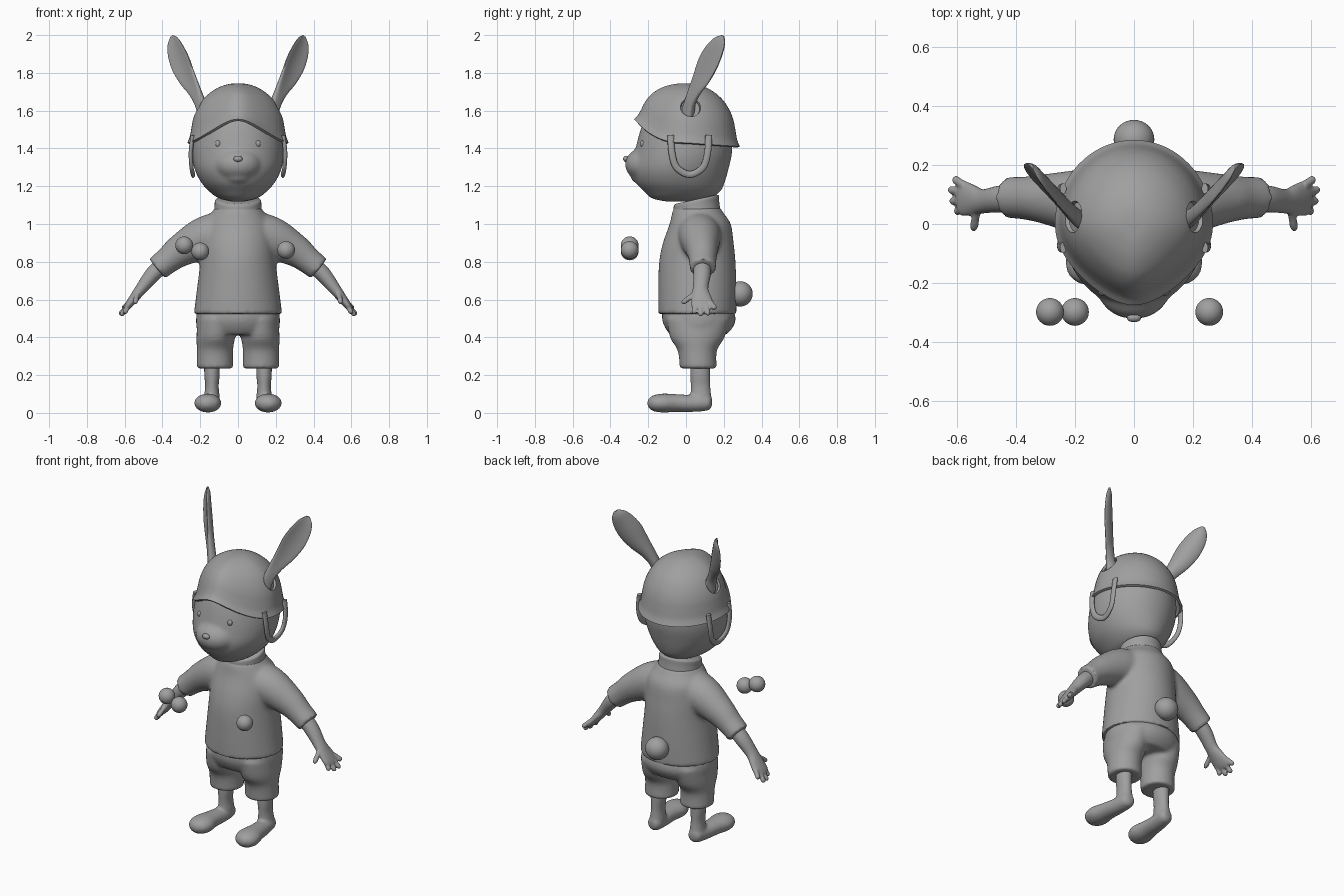
import bpy, bmesh, math
from mathutils import Vector, Matrix

if "Cube" in bpy.data.objects:
    bpy.data.objects.remove(bpy.data.objects["Cube"])

grey = bpy.data.materials.new("plain grey")
grey.use_nodes = True
grey.diffuse_color = (0.35, 0.35, 0.35, 1)
grey.node_tree.nodes["Principled BSDF"].inputs["Base Color"].default_value = grey.diffuse_color
X, Y, Z = Vector((1, 0, 0)), Vector((0, 1, 0)), Vector((0, 0, 1))


def smooth_rings(pts, steps):
    """Catmull-Rom interpolation of (x, y, z, ru, rv) rings."""
    out = []
    for i in range(len(pts) - 1):
        a, b, c, d = (pts[min(max(i + k, 0), len(pts) - 1)] for k in (-1, 0, 1, 2))
        for j in range(steps):
            t = j / steps
            out.append([q + 0.5 * t * (r - p + t * (2 * p - 5 * q + 4 * r - s + t * (3 * (q - r) + s - p)))
                        for p, q, r, s in zip(a, b, c, d)])
    return out + [list(pts[-1])]


def tube(bm, pts, hint=X, axis=None, side=1, n=32, cup=0, steps=5):
    """Closed loft; ru runs along hint, rv across it; side=-1 mirrors in x."""
    rings = smooth_rings(pts, steps)
    loops = []
    for i, ring in enumerate(rings):
        centre = Vector(ring[:3])
        tangent = axis or Vector(rings[min(i + 1, len(rings) - 1)][:3]) - Vector(rings[max(i - 1, 0)][:3])
        t = tangent.normalized()
        u = (hint - t * hint.dot(t)).normalized()
        v = t.cross(u)
        ru, rv = max(ring[3], 0.002), max(ring[4], 0.002)
        loop = []
        for k in range(n):
            a = math.tau * k / n
            p = centre + u * (ru * math.cos(a) + cup * rv * math.sin(a) ** 2) + v * rv * math.sin(a)
            loop.append(bm.verts.new((p.x * side, p.y, p.z)))
        loops.append(loop)
    for a, b in zip(loops, loops[1:]):
        for k in range(n):
            bm.faces.new((a[k], a[k - 1], b[k - 1], b[k]))
    bm.faces.new(loops[0])
    bm.faces.new(loops[-1])


def ball(bm, centre, size):
    bmesh.ops.create_uvsphere(bm, u_segments=32, v_segments=20, radius=1,
                              matrix=Matrix.Translation(centre) @ Matrix.Diagonal((*size, 1)))


def finish(name, bm, voxel=0, relax=5):
    """Make the object; a voxel size fuses overlapping pieces into one skin."""
    bmesh.ops.recalc_face_normals(bm, faces=bm.faces)
    mesh = bpy.data.meshes.new(name)
    bm.to_mesh(mesh)
    bm.free()
    mesh.materials.append(grey)
    ob = bpy.data.objects.new(name, mesh)
    bpy.context.collection.objects.link(ob)
    bpy.ops.object.select_all(action="DESELECT")
    bpy.context.view_layer.objects.active = ob
    ob.select_set(True)
    if voxel:
        m = ob.modifiers.new("fuse", "REMESH")
        m.mode, m.voxel_size, m.use_smooth_shade = "VOXEL", voxel, True
        s = ob.modifiers.new("relax", "SMOOTH")
        s.factor, s.iterations = 0.5, relax
        bpy.ops.object.modifier_apply(modifier="fuse")
        bpy.ops.object.modifier_apply(modifier="relax")
    bpy.ops.object.shade_smooth_by_angle(angle=math.radians(45))
    return ob


def single(name, centre, size):
    bm = bmesh.new()
    ball(bm, centre, size)
    return finish(name, bm)


# Head with muzzle and lip
bm = bmesh.new()
tube(bm, [(0, -.05, 1.118, .03, .05), (0, -.03, 1.135, .1, .15), (0, -.02, 1.17, .15, .2),
          (0, -.03, 1.22, .195, .235), (0, -.03, 1.29, .23, .255), (0, -.015, 1.37, .243, .258),
          (0, -.005, 1.45, .238, .25), (0, 0, 1.53, .22, .23), (0, 0, 1.6, .185, .195),
          (0, 0, 1.66, .13, .14), (0, 0, 1.69, .03, .03)], axis=Z, n=48)
ball(bm, (0, -.215, 1.315), (.125, .108, .09))
ball(bm, (0, -.255, 1.24), (.055, .035, .02))
finish("head", bm, 0.012, 8)
single("nose", (0, -.318, 1.345), (.024, .015, .016))

# Helmet shell with flared rim, raised at the front
bm = bmesh.new()
profile = smooth_rings([(.01, 0), (.22, .02), (.45, .1), (.66, .24), (.8, .41),
                        (.88, .58), (.92, .75), (.95, .89), (1, 1)], 4)
loops = []
for r, h in profile:
    loop = []
    for k in range(72):
        a = math.tau * k / 72
        c, s = math.cos(a), math.sin(a)
        front = max(0, -s)
        rim = 1.43 + .125 * front ** 2.5 - .02 * max(0, s)
        rr = r - .07 * front * math.sin(math.pi * h)
        loop.append(bm.verts.new((.268 * c * (1 - .3 * front ** 2) * rr, (.28 + .005 * s) * s * rr,
                                  1.745 + (rim - 1.745) * h)))
    loops.append(loop)
for a, b in zip(loops, loops[1:]):
    for k in range(72):
        bm.faces.new((a[k], a[k - 1], b[k - 1], b[k]))
bm.faces.new(loops[0])
helmet = finish("helmet", bm)
shell = helmet.modifiers.new("shell", "SOLIDIFY")
shell.thickness, shell.offset = 0.014, -1
bpy.ops.object.modifier_apply(modifier="shell")

# Ear holes through the helmet
for s in (1, -1):
    cutter = single("ear_hole_cutter", (s * .215, .025, 1.622), (.06, .055, .055))
    cutter.hide_render = True
    bpy.ops.object.select_all(action="DESELECT")
    bpy.context.view_layer.objects.active = helmet
    helmet.select_set(True)
    cut = helmet.modifiers.new("hole", "BOOLEAN")
    cut.operation, cut.solver, cut.object = "DIFFERENCE", "EXACT", cutter
    bpy.ops.object.modifier_apply(modifier="hole")
    bpy.data.objects.remove(cutter)
bpy.ops.object.shade_smooth_by_angle(angle=math.radians(45))

for s, label in ((1, "left"), (-1, "right")):
    # Ears, cupped towards the front
    bm = bmesh.new()
    tube(bm, [(.165, .01, 1.56, .035, .04), (.195, .025, 1.64, .027, .033), (.225, .055, 1.71, .022, .042),
              (.26, .095, 1.78, .019, .06), (.29, .13, 1.85, .017, .07), (.318, .162, 1.915, .015, .062),
              (.337, .186, 1.965, .012, .042), (.348, .198, 1.995, .004, .012)],
         hint=Vector((1, -1, 0)), side=s, cup=.3)
    finish(label + "_ear", bm)

    # U-shaped helmet straps
    bm = bmesh.new()
    tube(bm, [(.24, -.08, 1.47, .011, .018), (.25, -.075, 1.38, .011, .018), (.246, -.05, 1.3, .011, .018),
              (.238, .02, 1.262, .011, .018), (.246, .09, 1.3, .011, .018), (.25, .115, 1.38, .011, .018),
              (.24, .12, 1.47, .011, .018)], side=s, n=16)
    finish(label + "_strap", bm)
    single(label + "_eye", (s * .105, -.23, 1.425), (.015, .013, .018))

    # Forearm, palm and fingers
    bm = bmesh.new()
    tube(bm, [(.38, .085, .8, .045, .045), (.45, .085, .735, .046, .042), (.51, .077, .66, .041, .032),
              (.545, .08, .615, .052, .026), (.58, .087, .57, .06, .02), (.597, .087, .55, .045, .014)],
         hint=Y, side=s)
    for start, tip in (((.575, .13, .585), (.612, .155, .55)), ((.582, .108, .572), (.626, .117, .518)),
                       ((.582, .078, .57), (.62, .078, .513)), ((.575, .05, .575), (.604, .042, .525)),
                       ((.53, .06, .64), (.545, -.022, .58))):
        a, b = Vector(start), Vector(tip)
        tube(bm, [(*a, .015, .015), (*a.lerp(b, .5), .014, .014), (*a.lerp(b, .85), .014, .014),
                  (*b, .006, .006)], hint=Vector((.3, .2, 1)).cross(b - a), side=s, n=12)
    finish(label + "_arm", bm, 0.006, 3)

    # Lower leg and foot
    bm = bmesh.new()
    tube(bm, [(.138, .075, .3, .042, .052), (.138, .075, .2, .041, .053), (.138, .077, .14, .036, .052),
              (.139, .08, .07, .043, .055), (.14, .08, .025, .035, .045)], axis=Z, side=s)
    tube(bm, [(.14, .138, .055, .02, .02), (.14, .115, .055, .042, .042), (.148, .03, .05, .05, .045),
              (.155, -.05, .052, .057, .047), (.16, -.125, .052, .072, .05), (.165, -.178, .05, .056, .04),
              (.167, -.204, .048, .015, .015)], side=s)
    finish(label + "_leg", bm, 0.009)

# Shirt: torso and sleeves
bm = bmesh.new()
tube(bm, [(0, .06, .523, .234, .207), (0, .06, .65, .218, .207), (0, .06, .8, .2, .202),
          (0, .065, .9, .195, .187), (0, .075, 1, .18, .162), (0, .062, 1.06, .14, .135),
          (0, .06, 1.09, .12, .12)], axis=Z, n=48)
for s in (1, -1):
    tube(bm, [(.06, .065, .965, .12, .11), (.18, .075, .925, .11, .112), (.3, .085, .862, .085, .088),
              (.37, .088, .81, .073, .072), (.428, .09, .763, .07, .067)], hint=Y, side=s)
finish("shirt", bm, 0.012)

# Collar, higher at the back
bm = bmesh.new()
tube(bm, [(0, .055, 1.04, .13, .13), (0, .055, 1.09, .124, .124), (0, .055, 1.122, .122, .122),
          (0, .055, 1.131, .112, .112)], axis=Vector((0, -.22, 1)), n=48)
finish("collar", bm)

# Shorts: hips and two legs
bm = bmesh.new()
tube(bm, [(0, .06, .58, .21, .18), (0, .068, .5, .222, .195), (0, .068, .45, .218, .178),
          (0, .065, .415, .2, .15)], axis=Z, n=48)
for s in (1, -1):
    tube(bm, [(.11, .066, .5, .105, .17), (.118, .06, .4, .102, .145), (.122, .06, .33, .096, .104),
              (.122, .065, .235, .097, .098)], axis=Z, side=s)
finish("shorts", bm, 0.011)

# Round tail and loose balls
single("tail", (0, .287, .63), (.069, .066, .067))
for name, x, z in (("ball_outer", -.285, .887), ("ball_inner", -.2, .855), ("ball_left", .255, .862)):
    single(name, (x, -.298, z), (.047, .047, .047))
